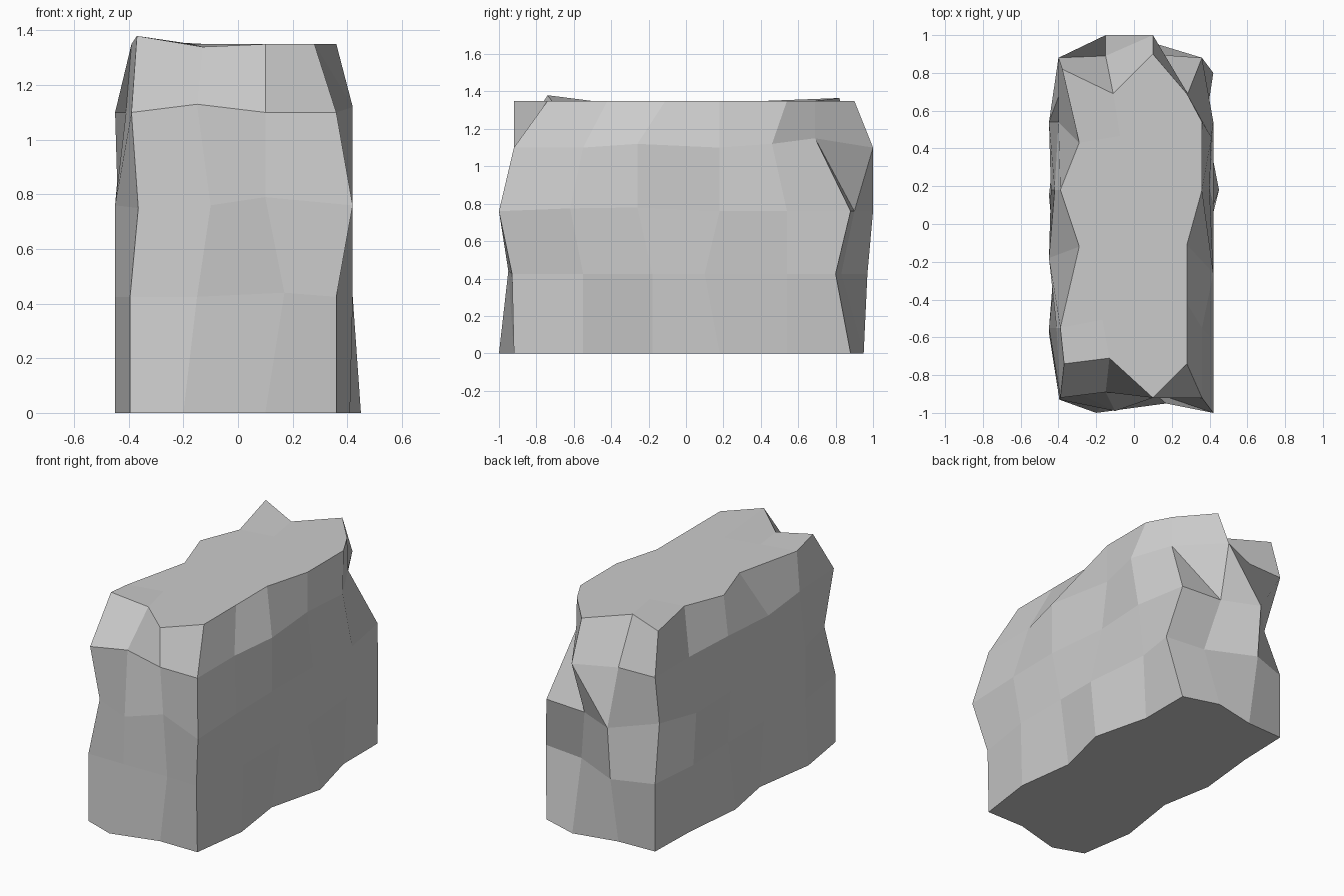
import bpy, bmesh

if "Cube" in bpy.data.objects:
    bpy.data.objects.remove(bpy.data.objects["Cube"])

# Nominal grid of the rough block: 4 columns (x) by 6 rows (y)
COLS = [-0.39, -0.15, 0.10, 0.36]
ROWS = [-0.92, -0.55, -0.18, 0.18, 0.54, 0.88]

# Relief per level: height, front y, back y (left to right), left x, right x (front to back)
LEVELS = [
    (0.00, [-.93, -1.0, -.92, -.92], [.88, .89, .95, .88],
     [-.395, -.45, -.39, -.45, -.41, -.40], [.36, .41, .36, .45, .36, .36]),
    (0.425, [-.93, -.93, -.95, -.93], [.88, .97, .83, .80],
     [-.395, -.45, -.42, -.42, -.43, -.40], [.36, .42, .42, .42, .38, .42]),
    (0.76, [-.86, -.99, -.89, -1.0], [.78, 1.0, .90, .88],
     [-.365, -.45, -.41, -.44, -.45, -.36], [.42, .42, .42, .40, .42, .36]),
    (1.10, [-.92, -.89, -.92, -.92], [.88, .89, 1.0, .69],
     [-.39, -.41, -.45, -.42, -.40, -.40], [.36, .36, .42, .36, .41, .285]),
    (1.35, [-.74, -.71, -.92, -.74], [.82, .69, .90, .69],
     [-.37, -.39, -.29, -.39, -.29, -.38], [.28, .28, .28, .36, .36, .28]),
]

# Chipped corners and shifted points: (level, column, row) -> offset
NUDGE = {
    (0, 1, 0): (-.05, 0, 0), (0, 0, 1): (0, -.03, 0), (0, 0, 3): (0, -.03, 0),
    (0, 2, 5): (.03, 0, 0), (1, 2, 5): (.05, 0, 0), (2, 2, 5): (-.02, 0, 0),
    (1, 2, 0): (.07, 0, .015), (1, 3, 3): (0, -.08, 0),
    (2, 0, 0): (0, 0, -.01), (2, 1, 0): (.05, 0, 0), (2, 2, 0): (0, 0, .03),
    (2, 3, 1): (0, -.07, .015), (2, 3, 2): (0, -.08, .02),
    (3, 1, 0): (0, 0, .03), (3, 3, 2): (0, -.08, .02),
    (3, 3, 4): (0, -.08, .02), (3, 3, 5): (0, 0, .05),
    (4, 0, 0): (0, 0, .03), (4, 1, 0): (.02, 0, -.01),
    (4, 3, 1): (0, .13, 0), (4, 3, 2): (0, .07, 0),
    (4, 0, 2): (0, .06, 0), (4, 0, 4): (0, -.11, 0),
    (4, 0, 5): (0, 0, .015), (4, 1, 5): (.04, 0, 0),
}


def border_point(k, i, j):
    z, front, back, left, right = LEVELS[k]
    x = left[j] if i == 0 else right[j] if i == 3 else COLS[i]
    y = front[i] if j == 0 else back[i] if j == 5 else ROWS[j]
    n = NUDGE.get((k, i, j), (0, 0, 0))
    return (x + n[0], y + n[1], z + n[2])


bm = bmesh.new()

# Walls: one closed ring per level, bridged with quads
loop = ([(i, 0) for i in range(3)] + [(3, j) for j in range(5)]
        + [(i, 5) for i in (3, 2, 1)] + [(0, j) for j in (5, 4, 3, 2, 1)])
rings = [{ij: bm.verts.new(border_point(k, *ij)) for ij in loop} for k in range(5)]
for k, (low, high) in enumerate(zip(rings, rings[1:])):
    for a, b in zip(loop, loop[1:] + loop[:1]):
        if k == 2 and a[1] == b[1] == 5 and a[0] > 1:
            # Hollow chips on the back are creased across the quad
            bm.faces.new((low[a], low[b], high[a]))
            bm.faces.new((low[b], high[b], high[a]))
        else:
            bm.faces.new((low[a], low[b], high[b], high[a]))

# Flat underside
bm.faces.new([rings[0][ij] for ij in reversed(loop)])

# Top: fill the inside of the last ring with a grid
top = rings[-1]
for j in range(1, 5):
    a, b = top[0, j].co, top[3, j].co
    for i in (1, 2):
        top[i, j] = bm.verts.new(a.lerp(b, i / 3))
for i in range(3):
    for j in range(5):
        bm.faces.new((top[i, j], top[i + 1, j], top[i + 1, j + 1], top[i, j + 1]))

bmesh.ops.recalc_face_normals(bm, faces=bm.faces[:])
mesh = bpy.data.meshes.new("stone_block")
bm.to_mesh(mesh)
bm.free()
bpy.context.collection.objects.link(bpy.data.objects.new("stone_block", mesh))
